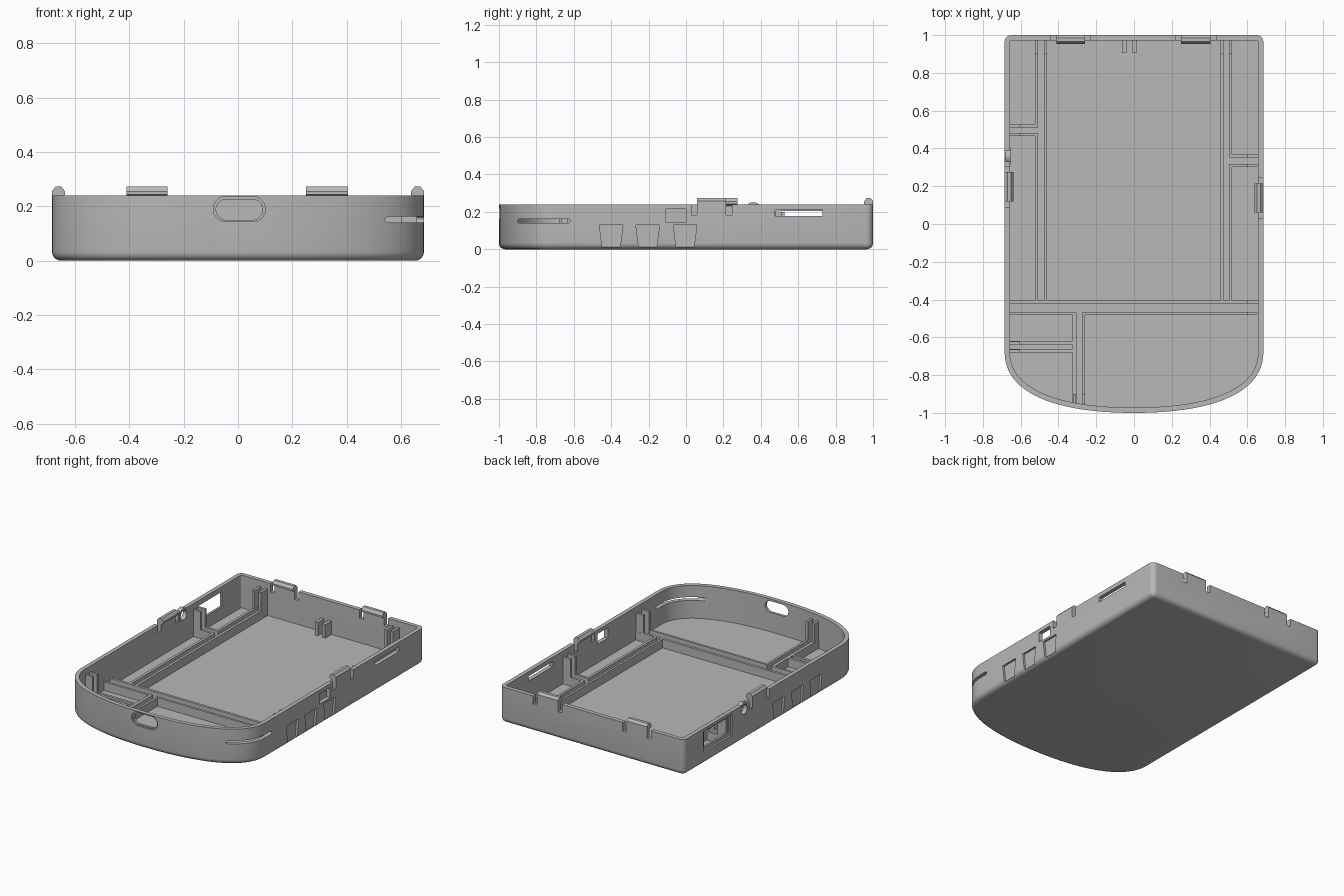
import bpy, bmesh, math
from mathutils import Vector
from mathutils.geometry import interpolate_bezier

if "Cube" in bpy.data.objects:
    bpy.data.objects.remove(bpy.data.objects["Cube"], do_unlink=True)

W, TOP, FLOOR, WALL = 0.685, 0.24, 0.02, 0.028

plastic = bpy.data.materials.new("grey plastic")
plastic.use_nodes = True
plastic.diffuse_color = (0.48, 0.48, 0.48, 1)
plastic.node_tree.nodes["Principled BSDF"].inputs["Base Color"].default_value = (0.48, 0.48, 0.48, 1)


def finish(name, bm):
    bmesh.ops.recalc_face_normals(bm, faces=bm.faces)
    mesh = bpy.data.meshes.new(name)
    bm.to_mesh(mesh)
    bm.free()
    mesh.materials.append(plastic)
    ob = bpy.data.objects.new(name, mesh)
    bpy.context.collection.objects.link(ob)
    return ob


def loft(name, rings):
    """Skin a stack of rings and cap both ends."""
    bm = bmesh.new()
    loops = [[bm.verts.new(p) for p in ring] for ring in rings]
    for a, b in zip(loops, loops[1:]):
        for i in range(len(a)):
            j = (i + 1) % len(a)
            bm.faces.new((a[i], a[j], b[j], b[i]))
    bm.faces.new(loops[0])
    bm.faces.new(loops[-1])
    return finish(name, bm)


def prism(name, pts, place, w0, w1):
    """Extrude a 2D profile; place maps (u, v, w) to a point."""
    return loft(name, [[place(u, v, w) for u, v in pts] for w in (w0, w1)])


def along_x(u, v, w):
    return (w, u, v)


def along_y(u, v, w):
    return (u, w, v)


def rect(a, b, c, d):
    return [(a, c), (b, c), (b, d), (a, d)]


def box(name, x0, x1, y0, y1, z0, z1):
    return prism(name, rect(y0, y1, z0, z1), along_x, x0, x1)


def pill(cu, cv, hu, hv, n=12):
    """Rounded slot profile, a circle when hu equals hv."""
    pts = []
    for i in range(2 * n):
        a = math.pi * (i + 0.5) / n - math.pi / 2
        side = 1 if i < n else -1
        pts.append((cu + side * (hu - hv) + hv * math.cos(a), cv + hv * math.sin(a)))
    return pts


def cut(target, cutter):
    mod = target.modifiers.new("cut", "BOOLEAN")
    mod.operation, mod.solver, mod.object = "DIFFERENCE", "EXACT", cutter
    bpy.context.view_layer.objects.active = target
    bpy.ops.object.modifier_apply(modifier=mod.name)
    bpy.data.objects.remove(cutter, do_unlink=True)


# Plan outline: bowed front end, square back with small rounded corners
front = interpolate_bezier(Vector((0, -1)), Vector((0.45, -1)),
                           Vector((W, -0.88)), Vector((W, -0.68)), 24)
half = [p.to_2d() for p in front]
R = 0.036
for i in range(7):
    a = math.pi / 2 * i / 6
    half.append(Vector((W - R + R * math.cos(a), 1 - R + R * math.sin(a))))
outline = half + [Vector((-p.x, p.y)) for p in reversed(half[1:])]


def ring(inset, z):
    pts = []
    for i, p in enumerate(outline):
        t = (outline[(i + 1) % len(outline)] - p).normalized() + (p - outline[i - 1]).normalized()
        t.normalize()
        pts.append((p.x - t.y * inset, p.y + t.x * inset, z))
    return pts


# Tray shell with a filleted underside
F = 0.033
fillet = [(F * (1 - math.sin(a)), F * (1 - math.cos(a)))
          for a in (math.pi / 2 * i / 5 for i in range(6))]
tray = loft("tray_shell", [ring(d, z) for d, z in fillet]
            + [ring(0, TOP), ring(WALL, TOP), ring(WALL, FLOOR)])

# Front oval port with a shallow rim
cut(tray, prism("rim_cutter", pill(0.005, 0.19, 0.096, 0.047), along_y, -1.1, -0.988))
cut(tray, prism("port_cutter", pill(0.005, 0.188, 0.086, 0.038), along_y, -1.1, -0.9))

# Left-hand side openings: long slot, small window, corner slit
cut(tray, prism("slot_cutter", rect(0.475, 0.73, 0.177, 0.21), along_x, 0.6, 0.8))
cut(tray, prism("window_cutter", rect(-0.11, 0.0, 0.145, 0.215), along_x, 0.6, 0.8))
cut(tray, prism("slit_cutter", pill(-0.76, 0.151, 0.14, 0.011), along_x, 0.45, 0.8))

# Right-hand side openings: recessed window and round hole
cut(tray, prism("recess_cutter", rect(0.49, 0.79, 0.08, 0.22), along_x, -0.8, -W + 0.013))
cut(tray, prism("opening_cutter", rect(0.51, 0.77, 0.105, 0.205), along_x, -0.8, -0.6))
cut(tray, prism("hole_cutter", pill(0.36, 0.205, 0.042, 0.042), along_x, -0.8, -0.6))

# Tapered grip recesses on both sides
for s in (-1, 1):
    for y in (-0.4, -0.205, -0.005):
        grip = [(y - 0.048, 0.012), (y + 0.048, 0.012), (y + 0.063, 0.13), (y - 0.063, 0.13)]
        cut(tray, prism("grip_cutter", grip, along_x, s * (W - 0.014), s * 0.8))

# Snap clips, each flanked by two relief slots
hook = [(0, 0.232), (0, 0.258), (0.014, 0.273), (0.034, 0.273),
        (0.048, 0.255), (0.048, 0.243), (0.028, 0.232)]
clips = {
    "left_clip": (0.06, 0.215, lambda u, v, w: (W - u, w, v)),
    "right_clip": (0.12, 0.275, lambda u, v, w: (u - W, w, v)),
    "back_left_clip": (0.25, 0.405, lambda u, v, w: (w, 1 - u, v)),
    "back_right_clip": (-0.41, -0.26, lambda u, v, w: (w, 1 - u, v)),
}
parts = [tray]
for name, (a, b, place) in clips.items():
    for start in (a - 0.03, b):
        cut(tray, prism("relief_cutter", rect(-0.05, 0.06, 0.183, 0.3), place, start, start + 0.03))
    parts.append(prism(name, hook, place, a, b))

# Round collar in the side hole
collar = prism("hole_collar", pill(0.36, 0.205, 0.046, 0.046, 16), along_x, -W + 0.001, -W + 0.03)
cut(collar, prism("collar_cutter", pill(0.36, 0.205, 0.032, 0.032, 16), along_x, -0.8, -0.6))
parts.append(collar)

# Low divider ribs on the floor, in pairs that hold thin panels
LOW, TALL, BASE = 0.078, 0.2, FLOOR - 0.005


def rib_x(name, x0, x1, y0, y1, h=LOW):
    parts.append(box(name, x0, x1, y0, y1, BASE, h))


rib_x("right_inner_rib", -0.477, -0.46, -0.415, 0.98)
rib_x("right_outer_rib_back", -0.525, -0.507, 0.51, 0.98)
rib_x("right_outer_rib_front", -0.525, -0.507, -0.415, 0.48)
rib_x("left_inner_rib", 0.458, 0.473, -0.415, 0.98)
rib_x("left_outer_rib_back", 0.503, 0.52, 0.352, 0.98)
rib_x("left_outer_rib_front", 0.503, 0.52, -0.415, 0.317)
rib_x("cross_rib_back", -0.665, 0.665, -0.422, -0.405)
rib_x("cross_rib_front_right", -0.665, -0.305, -0.483, -0.468)
rib_x("cross_rib_front_left", -0.275, 0.665, -0.483, -0.468)
rib_x("front_rib_right", -0.325, -0.305, -0.95, -0.475)
rib_x("front_rib_left", -0.275, -0.26, -0.955, -0.475)
for y in (0.51, 0.465):
    rib_x("right_side_rib", -0.665, -0.507, y, y + 0.016)
for y in (0.352, 0.302):
    rib_x("left_side_rib", 0.505, 0.665, y, y + 0.016)
for y in (-0.637, -0.68):
    rib_x("front_corner_rib", -0.665, -0.31, y, y + 0.017)

# Tall guide posts where the ribs meet the walls
for x in (-0.525, -0.477, 0.458, 0.503):
    rib_x("back_post", x, x + 0.017, 0.9, 0.98, TALL)
for x in (-0.324, -0.276):
    rib_x("front_post", x, x + 0.017, -0.952, -0.9, TALL)
for y in (0.51, 0.465, -0.637, -0.68):
    rib_x("right_post", -0.665, -0.603, y, y + 0.016, TALL)
for y in (0.352, 0.302, -0.422, -0.483):
    rib_x("left_post", 0.6, 0.665, y, y + 0.016, TALL)

# Short stub ribs on the back wall
for x in (-0.063, -0.008):
    rib_x("back_stub", x, x + 0.022, 0.905, 0.98, 0.11)

# Smooth curved faces, keep hard edges crisp
bpy.ops.object.select_all(action="DESELECT")
for ob in parts:
    ob.select_set(True)
bpy.context.view_layer.objects.active = tray
bpy.ops.object.shade_smooth_by_angle(angle=math.radians(30))
